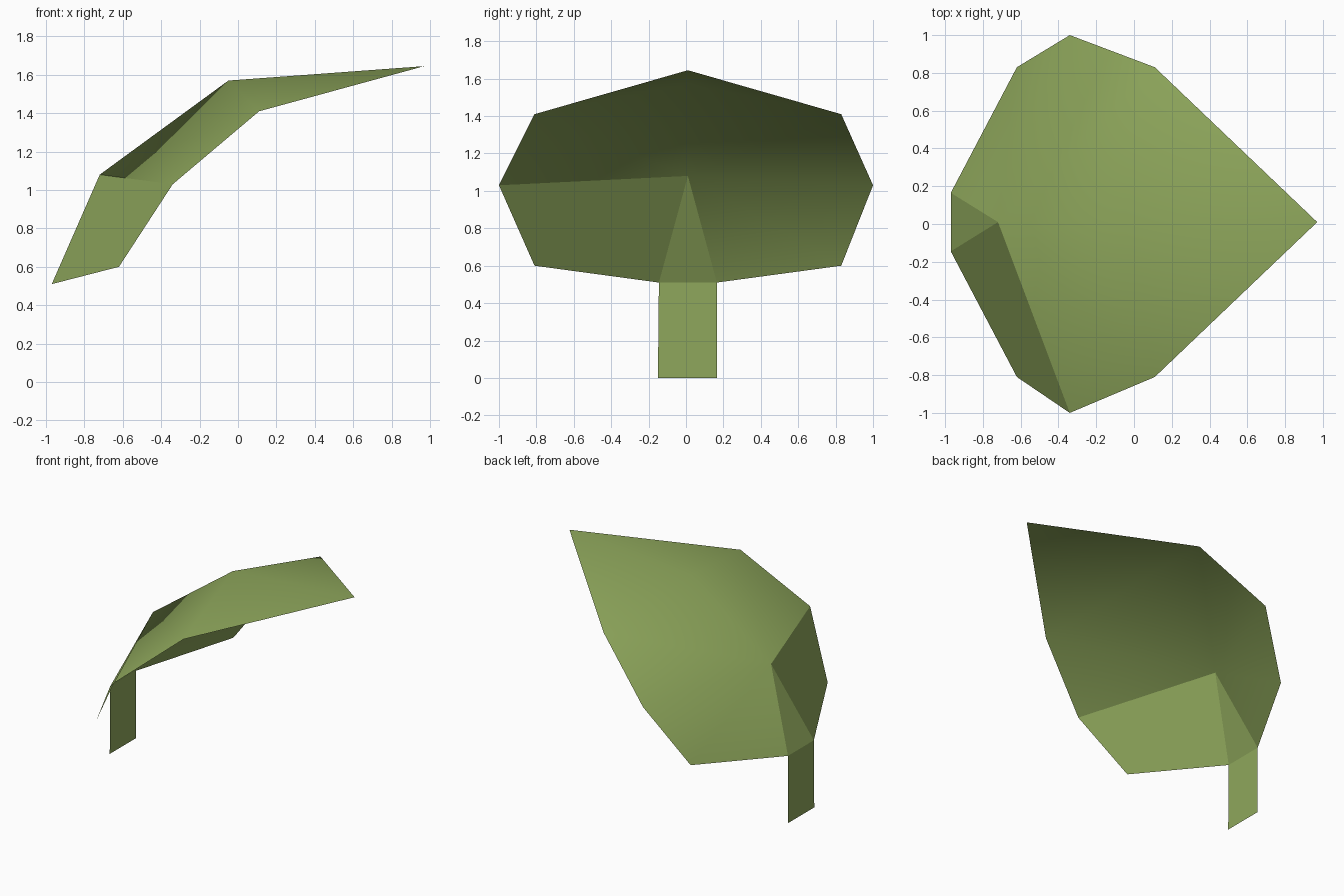
import bpy, bmesh

if "Cube" in bpy.data.objects:
    bpy.data.objects.remove(bpy.data.objects["Cube"])

green = bpy.data.materials.new("leaf_green")
green.diffuse_color = (0.275, 0.39, 0.107, 1)
green.use_nodes = True
green.node_tree.nodes["Principled BSDF"].inputs["Base Color"].default_value = green.diffuse_color


def finish(bm, name):
    mesh = bpy.data.meshes.new(name)
    bm.to_mesh(mesh)
    bm.free()
    mesh.materials.append(green)
    obj = bpy.data.objects.new(name, mesh)
    bpy.context.collection.objects.link(obj)


# Leaf: ridge along the middle, rim mirrored to both sides
MID = 0.01
bm = bmesh.new()
fold = bm.verts.new((-0.72, MID, 1.08))
crown = bm.verts.new((-0.05, MID, 1.57))
tip = bm.verts.new((0.97, MID, 1.645))
rim = [(-0.97, 0.155, 0.51, MID), (-0.62, 0.82, 0.60, MID),
       (-0.34, 1.0, 1.03, 0), (0.11, 0.82, 1.41, MID)]
bases = []
front_flap = None
for side in (1, -1):
    a, b, c, d = [bm.verts.new((x, side * w + off, z)) for x, w, z, off in rim]
    bases.append(a)
    for f in ((fold, c, b, a), (fold, d, c), (fold, crown, d), (crown, tip, d)):
        face = bm.faces.new(f if side > 0 else f[::-1])
        if side < 0 and len(f) == 4:
            front_flap = face
# Narrow triangle above the stem
throat = bm.faces.new((fold, bases[0], bases[1]))
for f in bm.faces:
    f.smooth = True
bmesh.ops.recalc_face_normals(bm, faces=bm.faces)
if throat.normal.z < 0:
    bmesh.ops.reverse_faces(bm, faces=bm.faces)
# Creased edges around the throat and the front flap
for f in (throat, front_flap):
    for e in f.edges:
        e.smooth = False
finish(bm, "leaf")

# Stem: a thin flat strip down to the ground
bm = bmesh.new()
bm.faces.new([bm.verts.new((-0.97, y, z)) for y, z in
              ((0.165, 0.51), (-0.145, 0.51), (-0.15, 0), (0.165, 0))])
finish(bm, "stem")
